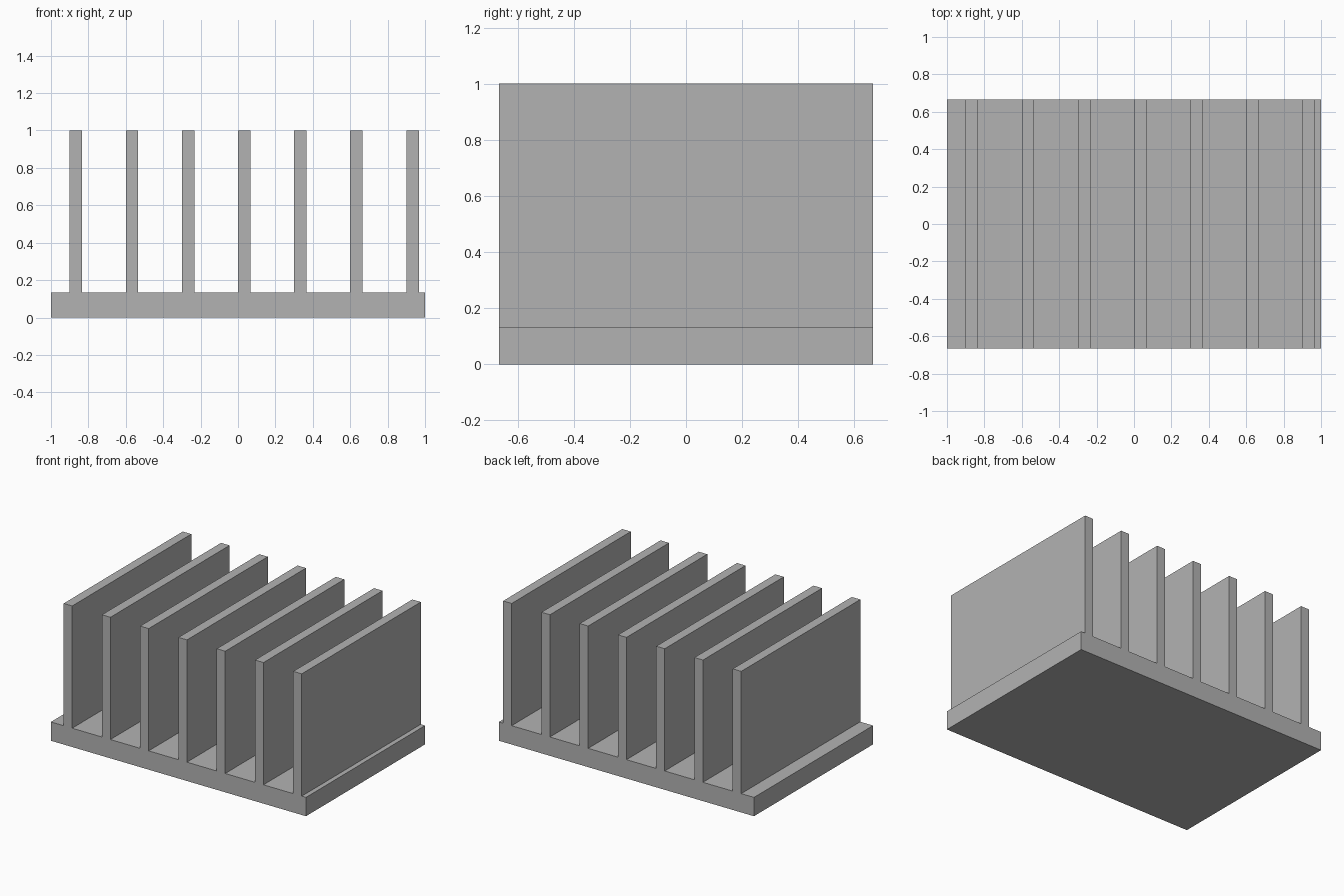
import bpy
import bmesh

cube = bpy.data.objects.get("Cube")
if cube:
    bpy.data.objects.remove(cube, do_unlink=True)

# Material
grey = bpy.data.materials.new("plain grey")
grey.use_nodes = True
colour = (0.45, 0.45, 0.45, 1)
grey.diffuse_color = colour
grey.node_tree.nodes["Principled BSDF"].inputs["Base Color"].default_value = colour

# Main dimensions
HALF_WIDTH = 1.0
HALF_DEPTH = 2 / 3
BASE_TOP = 2 / 15
FIN_TOP = 1.0
FIN_THICKNESS = 1 / 15
FIN_PITCH = 0.3
FIN_COUNT = 7

# Comb-shaped front profile: base plate with evenly spaced upright fins
profile = [(HALF_WIDTH, 0), (-HALF_WIDTH, 0), (-HALF_WIDTH, BASE_TOP)]
for i in range(FIN_COUNT):
    left = (i - FIN_COUNT // 2) * FIN_PITCH
    right = left + FIN_THICKNESS
    profile += [(left, BASE_TOP), (left, FIN_TOP), (right, FIN_TOP), (right, BASE_TOP)]
profile.append((HALF_WIDTH, BASE_TOP))

# Extrude the profile from front to back into one solid
bm = bmesh.new()
front = bm.faces.new([bm.verts.new((x, -HALF_DEPTH, z)) for x, z in profile])
extruded = bmesh.ops.extrude_face_region(bm, geom=[front], use_keep_orig=True)
back_verts = [g for g in extruded["geom"] if isinstance(g, bmesh.types.BMVert)]
bmesh.ops.translate(bm, verts=back_verts, vec=(0, 2 * HALF_DEPTH, 0))
bmesh.ops.recalc_face_normals(bm, faces=bm.faces)

mesh = bpy.data.meshes.new("finned_heat_sink")
bm.to_mesh(mesh)
bm.free()
mesh.materials.append(grey)
heat_sink = bpy.data.objects.new("finned_heat_sink", mesh)
bpy.context.collection.objects.link(heat_sink)
